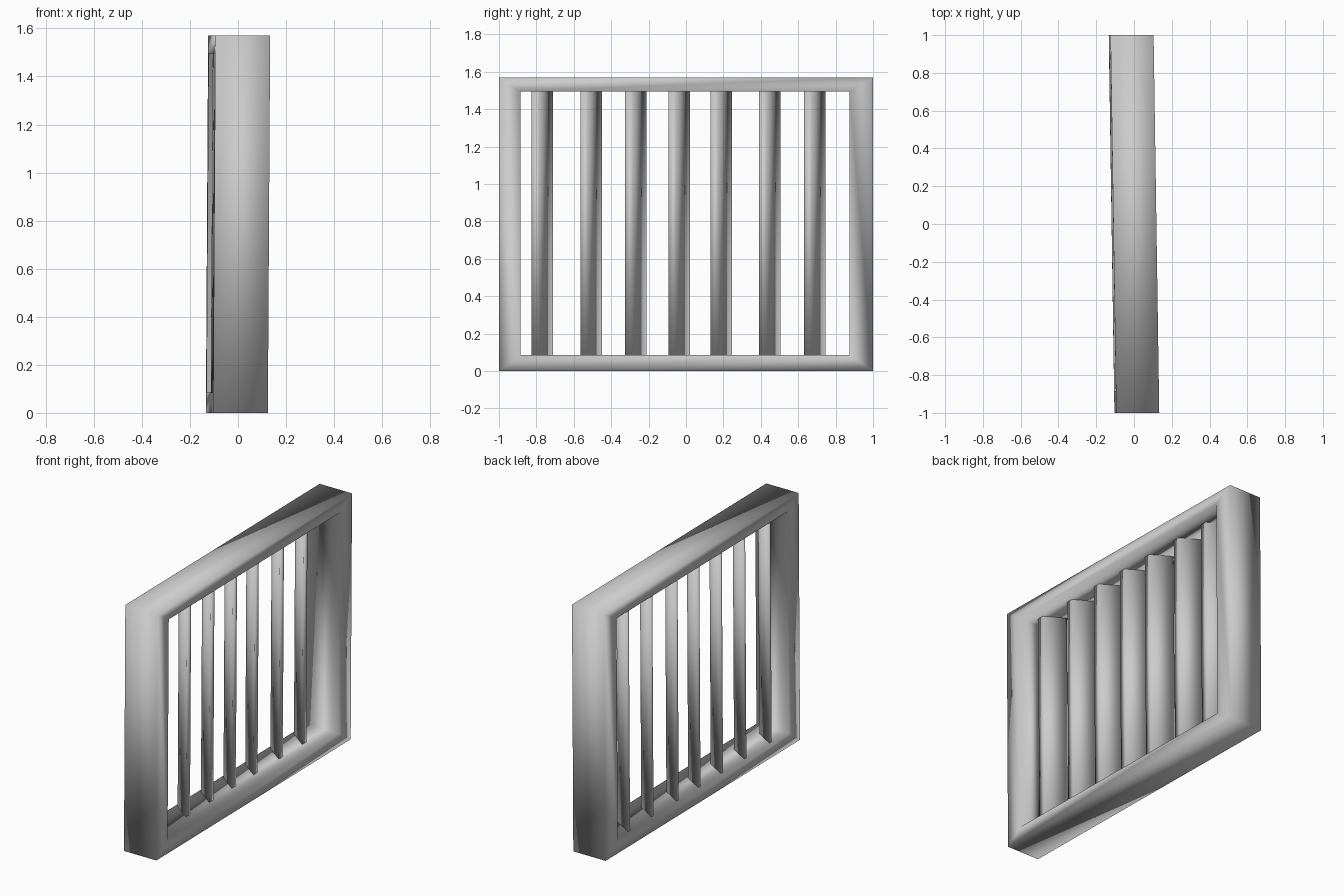
import bpy, bmesh

if "Cube" in bpy.data.objects:
    bpy.data.objects.remove(bpy.data.objects["Cube"])

HEIGHT = 1.57


def skew(x, y, z):
    """The whole panel leans very slightly in plan and in elevation."""
    return (x - 0.015 * y + 0.006 * (z - HEIGHT / 2), y, z)


def finish(name, bm):
    bmesh.ops.recalc_face_normals(bm, faces=bm.faces)
    mesh = bpy.data.meshes.new(name)
    bm.to_mesh(mesh)
    bm.free()
    mesh.polygons.foreach_set("use_smooth", [True] * len(mesh.polygons))
    obj = bpy.data.objects.new(name, mesh)
    bpy.context.collection.objects.link(obj)
    return obj


def rect(y0, y1, z0, z1):
    return [(y0, z0), (y1, z0), (y1, z1), (y0, z1)]


# Rectangular frame: outer and inner loops on both faces, bridged into a ring
D = 0.114
OUTER = rect(-1, 1, 0, HEIGHT)
INNER = rect(-0.885, 0.875, 0.085, 1.495)
bm = bmesh.new()
loops = [[bm.verts.new(skew(x, y, z)) for y, z in pts]
         for x, pts in ((D, OUTER), (D, INNER), (-D, INNER), (-D, OUTER))]
for k in range(4):
    a, b = loops[k], loops[(k + 1) % 4]
    for i in range(4):
        j = (i + 1) % 4
        bm.faces.new((a[i], a[j], b[j], b[i]))
finish("frame", bm)

# Slanted wedge-shaped slats: blunt edge towards +x, thin edge towards -x
PROFILE = [(0.024, -0.057), (0.024, -0.015), (-0.098, 0.058), (-0.098, 0.036)]
SLAT_Y = [-0.768, -0.508, -0.268, -0.036, 0.188, 0.447, 0.689]
for n, yc in enumerate(SLAT_Y, 1):
    bm = bmesh.new()
    low, high = [[bm.verts.new(skew(px, yc + py, z)) for px, py in PROFILE]
                 for z in (0.083, 1.497)]
    bm.faces.new(low)
    bm.faces.new(high)
    for i in range(4):
        j = (i + 1) % 4
        bm.faces.new((low[i], low[j], high[j], high[i]))
    finish(f"slat_{n}", bm)
